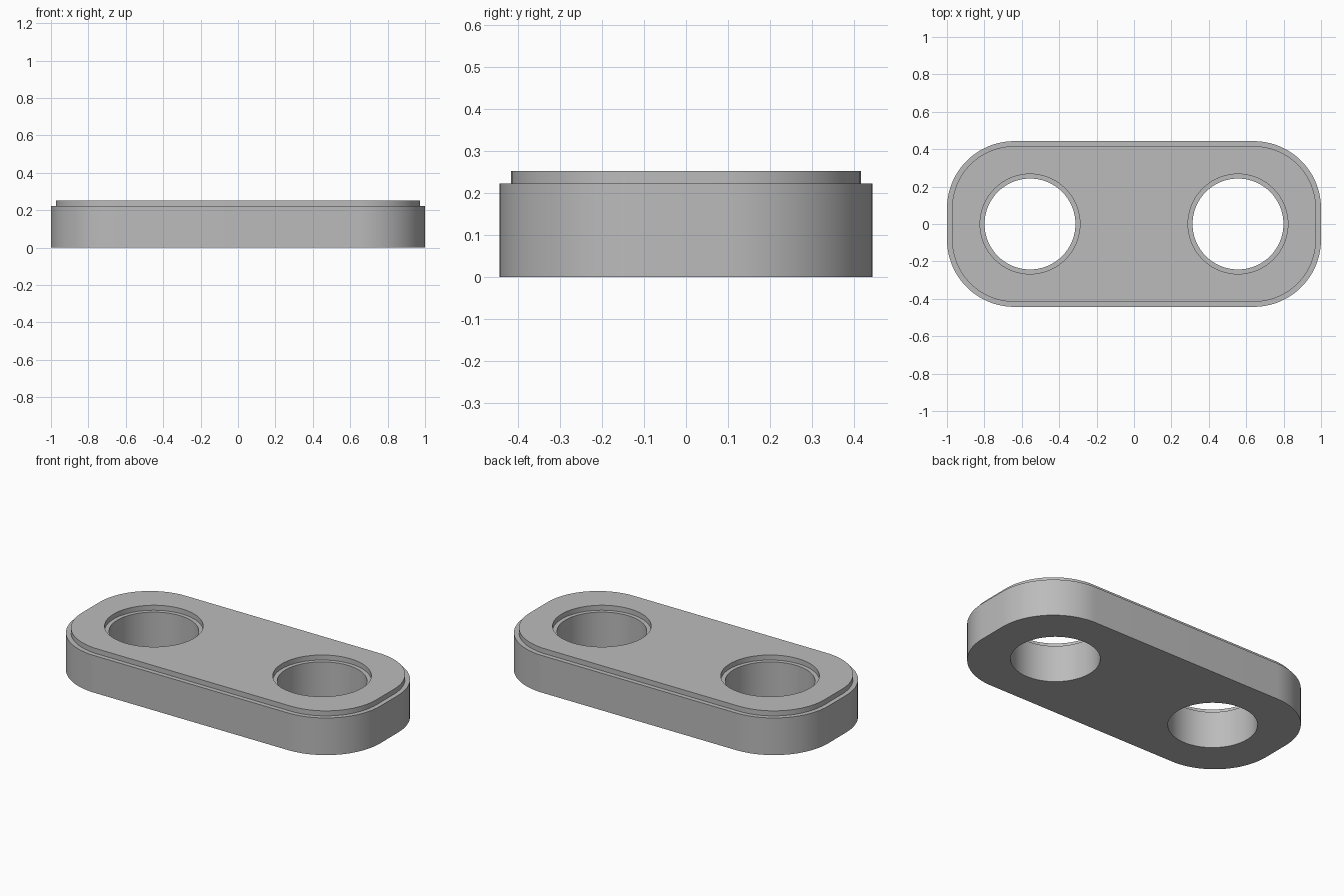
import bpy, bmesh, math

if "Cube" in bpy.data.objects:
    bpy.data.objects.remove(bpy.data.objects["Cube"])

HALF_X, HALF_Y, CORNER = 1.0, 0.443, 0.36
BASE_TOP, LIP_TOP, INSET = 0.222, 0.252, 0.027
HOLE_X, HOLE_R, RECESS_R = 0.556, 0.243, 0.267


def outline(inset):
    """Rounded rectangle, counter-clockwise."""
    pts, n = [], 24
    r = CORNER - inset
    for quarter, (sx, sy) in enumerate([(1, 1), (-1, 1), (-1, -1), (1, -1)]):
        cx, cy = sx * (HALF_X - CORNER), sy * (HALF_Y - CORNER)
        for i in range(n + 1):
            a = (quarter + i / n) * math.pi / 2
            pts.append((cx + r * math.cos(a), cy + r * math.sin(a)))
    return pts


def circle(cx, r, n=72):
    """Circle, clockwise so that its wall faces the hole."""
    return [(cx + r * math.cos(a), r * math.sin(a))
            for a in (-2 * math.pi * i / n for i in range(n))]


def stepped_wall(bm, lower, upper):
    """Wall with a flat ledge; returns its bottom and top edge loops."""
    rings = [[bm.verts.new((x, y, z)) for x, y in pts] for pts, z in
             ((lower, 0), (lower, BASE_TOP), (upper, BASE_TOP), (upper, LIP_TOP))]
    n = len(lower)
    for a, b in zip(rings, rings[1:]):
        for i in range(n):
            j = (i + 1) % n
            bm.faces.new((a[i], a[j], b[j], b[i]))
    return [[bm.edges.get((ring[i], ring[(i + 1) % n])) for i in range(n)]
            for ring in (rings[0], rings[-1])]


# Plate: outer wall, two recessed holes, then both flat caps
bm = bmesh.new()
walls = [stepped_wall(bm, outline(0), outline(INSET))]
for side in (-1, 1):
    walls.append(stepped_wall(bm, circle(side * HOLE_X, HOLE_R),
                              circle(side * HOLE_X, RECESS_R)))
for level, normal in ((0, (0, 0, -1)), (1, (0, 0, 1))):
    bmesh.ops.triangle_fill(bm, use_beauty=True, normal=normal,
                            edges=[e for w in walls for e in w[level]])
bmesh.ops.recalc_face_normals(bm, faces=bm.faces[:])
mesh = bpy.data.meshes.new("link_plate")
bm.to_mesh(mesh)
bm.free()
plate = bpy.data.objects.new("link_plate", mesh)
bpy.context.collection.objects.link(plate)

# Plain grey
grey = bpy.data.materials.new("light_grey")
grey.use_nodes = True
color = (0.5, 0.5, 0.5, 1)
grey.diffuse_color = color
grey.node_tree.nodes["Principled BSDF"].inputs["Base Color"].default_value = color
mesh.materials.append(grey)

# Smooth round walls with sharp rims
bpy.ops.object.select_all(action="DESELECT")
plate.select_set(True)
bpy.context.view_layer.objects.active = plate
bpy.ops.object.shade_smooth_by_angle(angle=math.radians(30))
